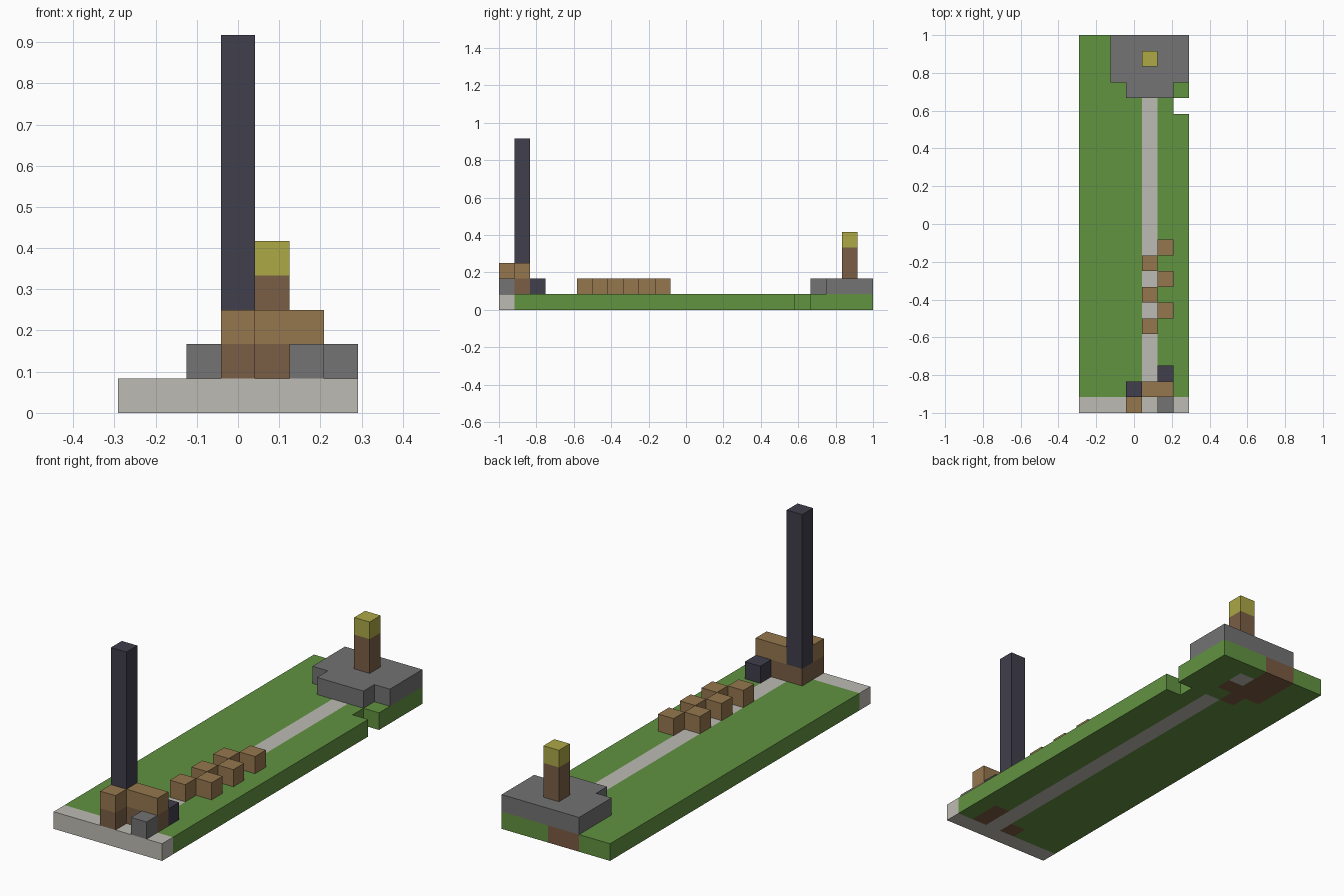
import bpy
import bmesh
from mathutils import Vector

if "Cube" in bpy.data.objects:
    bpy.data.objects.remove(bpy.data.objects["Cube"], do_unlink=True)

UNIT = 1 / 12             # edge of one block
ORIGIN = Vector((-3.5, -12, 0))


def linear(c):
    c /= 255
    return c / 12.92 if c <= 0.04045 else ((c + 0.055) / 1.055) ** 2.4


def material(name, *rgb):
    mat = bpy.data.materials.new(name)
    colour = [linear(c) for c in rgb] + [1]
    mat.diffuse_color = colour
    mat.use_nodes = True
    bsdf = next(n for n in mat.node_tree.nodes if n.type == 'BSDF_PRINCIPLED')
    bsdf.inputs["Base Color"].default_value = colour
    return mat


GRASS = material("grass green", 98, 147, 65)
STONE = material("pale stone", 190, 187, 179)
DIRT = material("dirt brown", 122, 90, 66)
SLATE = material("slate grey", 115, 115, 115)
PLANK = material("plank brown", 149, 119, 78)
LOG = material("log brown", 122, 94, 69)
IRON = material("dark iron", 64, 63, 76)
YELLOW = material("lamp yellow", 172, 168, 70)


def block(x, y, z):
    """All cells of a block; each argument is an inclusive (first, last) range."""
    spans = [range(a, b + 1) for a, b in (x, y, z)]
    return {(i, j, k) for i in spans[0] for j in spans[1] for k in spans[2]}


def build(name, cells):
    """Outer skin of a {cell: material} part, one material slot per colour."""
    mats = list(dict.fromkeys(cells.values()))
    bm = bmesh.new()
    for cell, mat in cells.items():
        centre = ORIGIN + Vector(cell) + Vector((0.5, 0.5, 0.5))
        for axis in range(3):
            for sign in (-1, 1):
                d = Vector((0, 0, 0))
                d[axis] = sign
                if tuple(int(c + s) for c, s in zip(cell, d)) in cells:
                    continue
                a = Vector((d.y, d.z, d.x))
                b = d.cross(a)
                corners = [a + b, b - a, -a - b, a - b]
                face = bm.faces.new([bm.verts.new((centre + (d + c) / 2) * UNIT)
                                     for c in corners])
                face.material_index = mats.index(mat)
    bmesh.ops.remove_doubles(bm, verts=bm.verts, dist=UNIT / 100)
    mesh = bpy.data.meshes.new(name)
    bm.to_mesh(mesh)
    bm.free()
    for mat in mats:
        mesh.materials.append(mat)
    obj = bpy.data.objects.new(name, mesh)
    bpy.context.collection.objects.link(obj)


def part(name, mat, x, y, z):
    build(name, dict.fromkeys(block(x, y, z), mat))


# Ground: grass with a stone path, front kerb, and dirt below the structures
ground = dict.fromkeys(block((0, 6), (0, 23), (0, 0)), GRASS)
ground.update(dict.fromkeys(block((0, 6), (0, 0), (0, 0)), STONE))
ground.update(dict.fromkeys(block((4, 4), (0, 19), (0, 0)), STONE))
ground.update(dict.fromkeys(block((2, 3), (21, 23), (0, 0)), DIRT))
for column, row in ((3, 20), (4, 21), (3, 1), (5, 1), (5, 2)):
    ground[column, row, 0] = DIRT
ground[4, 22, 0] = STONE
del ground[6, 19, 0]      # notch in the side
build("ground", ground)

# Rear platform with a wider back
platform = block((2, 6), (21, 23), (1, 1)) | block((3, 5), (20, 20), (1, 1))
build("platform", dict.fromkeys(platform, SLATE))

# Lamp post on the platform
part("lamp_post", LOG, (4, 4), (22, 22), (2, 3))
part("lamp", YELLOW, (4, 4), (22, 22), (4, 4))

# Front wall: log footing, plank top, tall iron chimney
footing = block((3, 5), (1, 1), (1, 1)) | block((3, 3), (0, 0), (1, 1))
build("wall_footing", dict.fromkeys(footing, LOG))
part("wall_top", PLANK, (4, 5), (1, 1), (2, 2))
part("wall_end", PLANK, (3, 3), (0, 0), (2, 2))
part("chimney", IRON, (3, 3), (1, 1), (2, 10))
part("iron_block", IRON, (5, 5), (2, 2), (1, 1))
part("stone_block", SLATE, (5, 5), (0, 0), (1, 1))

# Staggered wooden seats along the path
for n, row in enumerate(range(5, 11)):
    column = 4 + n % 2
    part(f"seat_{n + 1}", PLANK, (column, column), (row, row), (1, 1))
